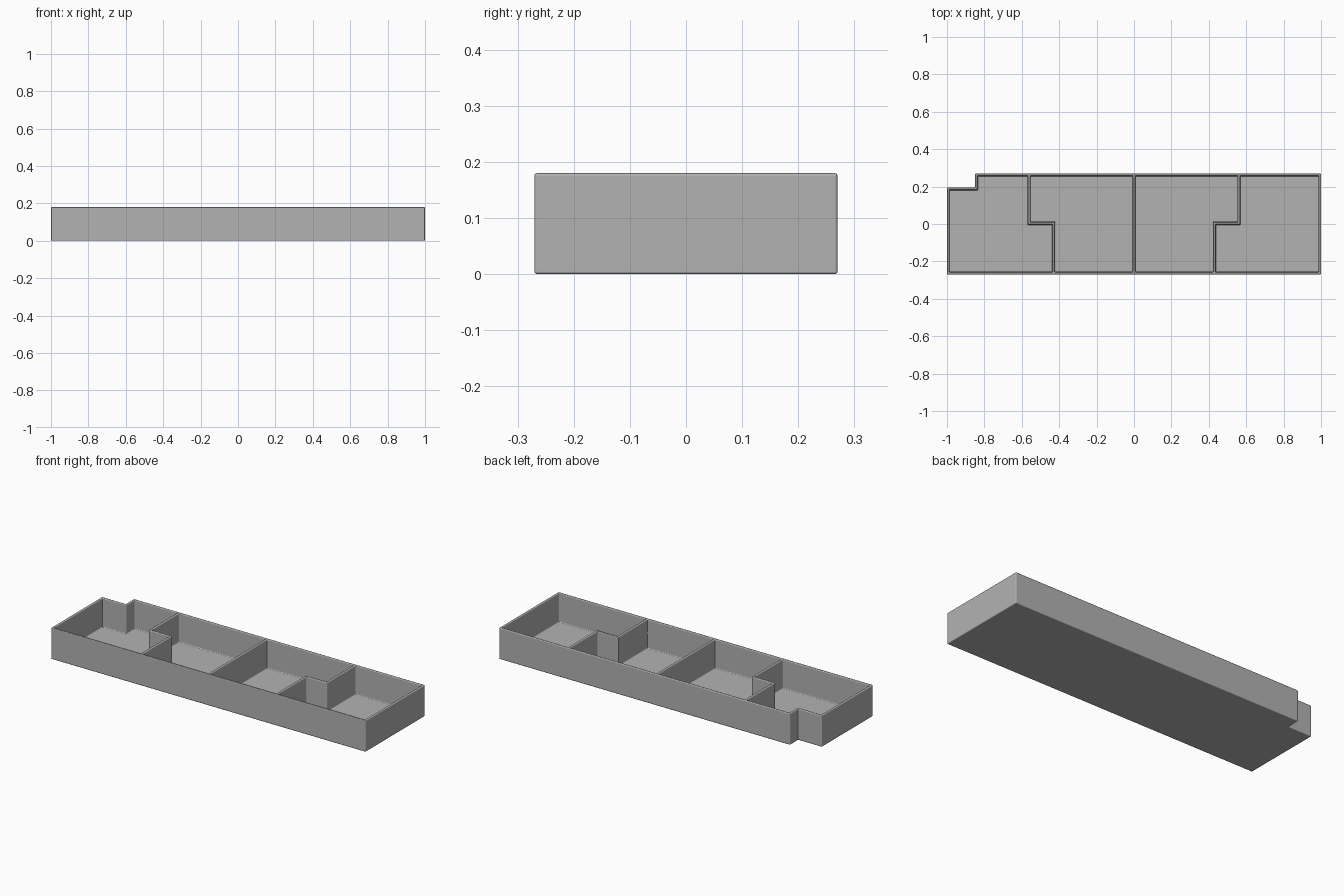
import bpy
import bmesh

cube = bpy.data.objects.get("Cube")
if cube:
    bpy.data.objects.remove(cube, do_unlink=True)

grey = bpy.data.materials.new("plain grey")
grey.use_nodes = True
GREY = (0.45, 0.45, 0.45, 1)
grey.diffuse_color = GREY
grey.node_tree.nodes["Principled BSDF"].inputs["Base Color"].default_value = GREY

HEIGHT, FLOOR, WALL = 0.18, 0.014, 0.013
X, Y = 1.0, 0.27
NOTCH_X, NOTCH_Y = -0.85, 0.195
HALF = WALL / 2
IN_X, IN_Y = X - WALL, Y - WALL
BACK, FRONT, STEP = 0.561, 0.43, 0.004   # stepped divider positions


def prism(name, outline, bottom, top):
    """Extrude a flat outline straight up."""
    bm = bmesh.new()
    face = bm.faces.new([bm.verts.new((x, y, bottom)) for x, y in outline])
    made = bmesh.ops.extrude_face_region(bm, geom=[face])["geom"]
    verts = [v for v in made if isinstance(v, bmesh.types.BMVert)]
    bmesh.ops.translate(bm, verts=verts, vec=(0, 0, top - bottom))
    bmesh.ops.recalc_face_normals(bm, faces=bm.faces)
    mesh = bpy.data.meshes.new(name)
    bm.to_mesh(mesh)
    bm.free()
    mesh.materials.append(grey)
    obj = bpy.data.objects.new(name, mesh)
    bpy.context.collection.objects.link(obj)
    return obj


def mirrored(outline):
    return [(-x, y) for x, y in reversed(outline)]


# Solid block with one notched back corner
tray = prism("divided_tray", [
    (-X, -Y), (X, -Y), (X, Y), (NOTCH_X, Y), (NOTCH_X, NOTCH_Y), (-X, NOTCH_Y)],
    0, HEIGHT)

# Compartments: inner pair wide at the back, outer pair wide at the front
inner = [(HALF, -IN_Y), (FRONT - HALF, -IN_Y), (FRONT - HALF, STEP + HALF),
         (BACK - HALF, STEP + HALF), (BACK - HALF, IN_Y), (HALF, IN_Y)]
outer = [(FRONT + HALF, -IN_Y), (IN_X, -IN_Y), (IN_X, IN_Y),
         (BACK + HALF, IN_Y), (BACK + HALF, STEP - HALF), (FRONT + HALF, STEP - HALF)]
notched = []
for x, y in outer:
    if (x, y) == (IN_X, IN_Y):
        notched += [(IN_X, NOTCH_Y - WALL), (-NOTCH_X - WALL, NOTCH_Y - WALL),
                    (-NOTCH_X - WALL, IN_Y)]
    else:
        notched.append((x, y))

pockets = [inner, mirrored(inner), outer, mirrored(notched)]
for i, outline in enumerate(pockets):
    cutter = prism(f"compartment_cutter_{i}", outline, FLOOR, HEIGHT + 0.1)
    cutter.hide_render = True
    cutter.hide_viewport = True
    cut = tray.modifiers.new(f"compartment {i}", "BOOLEAN")
    cut.operation = "DIFFERENCE"
    cut.solver = "EXACT"
    cut.object = cutter

# Small rounding on every edge
rounding = tray.modifiers.new("rounded edges", "BEVEL")
rounding.width = 0.005
rounding.segments = 3
rounding.limit_method = "ANGLE"
rounding.use_clamp_overlap = False
rounding.harden_normals = True
for poly in tray.data.polygons:
    poly.use_smooth = True
for obj in bpy.data.objects:
    if obj.name.startswith("compartment_cutter"):
        for poly in obj.data.polygons:
            poly.use_smooth = True
